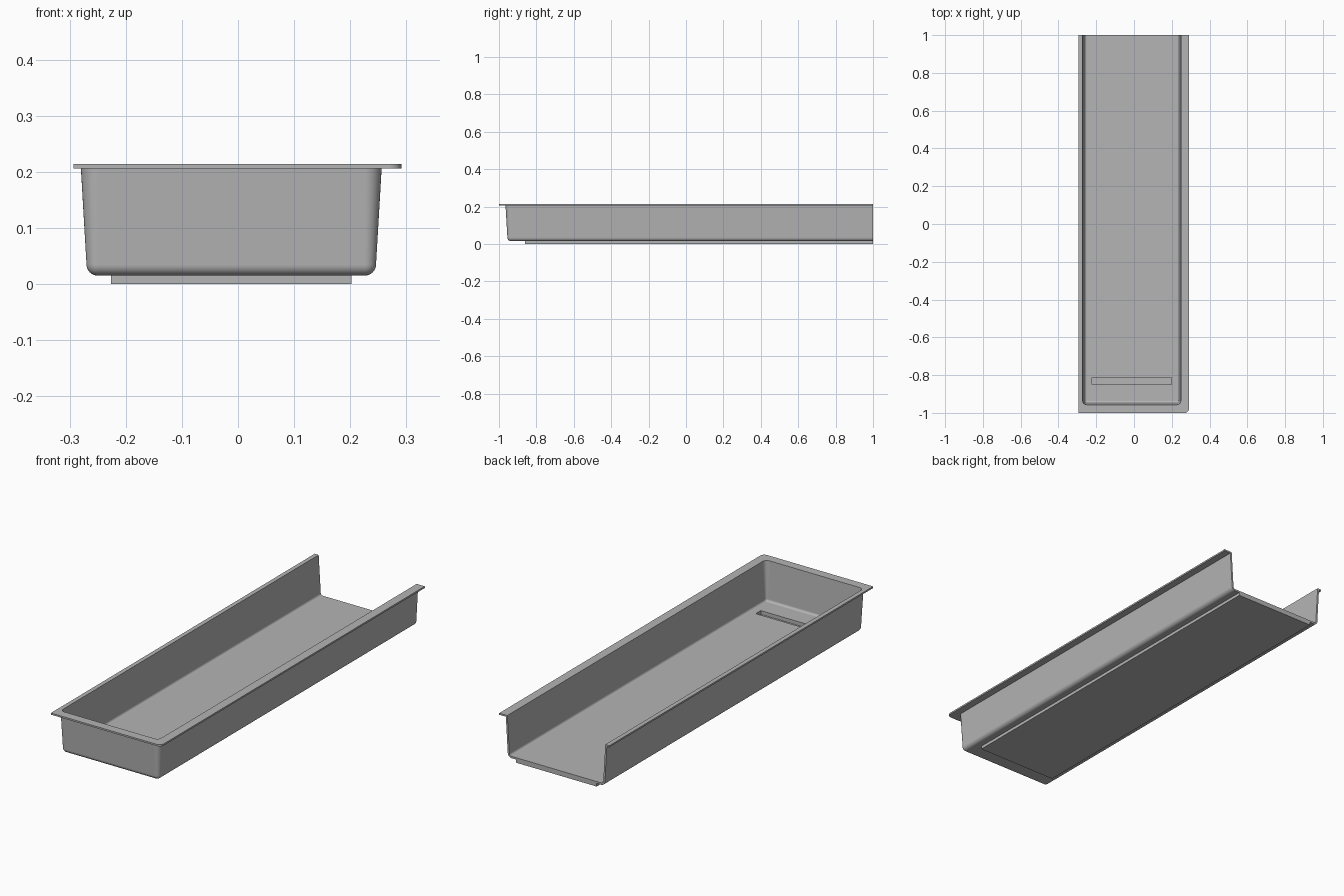
import bpy, bmesh
from math import sin, cos, pi

if "Cube" in bpy.data.objects:
    bpy.data.objects.remove(bpy.data.objects["Cube"])

grey = bpy.data.materials.new("mid grey")
grey.use_nodes = True
grey.diffuse_color = (0.46, 0.46, 0.46, 1)
grey.node_tree.nodes["Principled BSDF"].inputs["Base Color"].default_value = grey.diffuse_color

LEFT, RIGHT, FRONT, BACK = -0.28, 0.256, -0.965, 1.0
STEPS = 8


def make_object(name, bm):
    bmesh.ops.recalc_face_normals(bm, faces=bm.faces)
    mesh = bpy.data.meshes.new(name)
    bm.to_mesh(mesh)
    bm.free()
    mesh.materials.append(grey)
    ob = bpy.data.objects.new(name, mesh)
    bpy.context.collection.objects.link(ob)
    return ob


def box(name, x0, x1, y0, y1, z0, z1):
    bm = bmesh.new()
    bmesh.ops.create_cube(bm, size=1)
    for v in bm.verts:
        v.co = ((x0 + x1) / 2 + v.co.x * (x1 - x0),
                (y0 + y1) / 2 + v.co.y * (y1 - y0),
                (z0 + z1) / 2 + v.co.z * (z1 - z0))
    return make_object(name, bm)


def ring(bm, x0, x1, y0, z, r_left, r_right):
    """U-shaped loop in plan, open at the back, with rounded front corners."""
    pts = [(x1, BACK)]
    for cx, r, start in ((x1 - r_right, r_right, 0), (x0 + r_left, r_left, -pi / 2)):
        for i in range(STEPS + 1):
            a = start - pi / 2 * i / STEPS
            pts.append((cx + r * cos(a), y0 + r + r * sin(a)))
    pts.append((x0, BACK))
    return [bm.verts.new((x, y, z)) for x, y in pts]


def body_ring(bm, inset, z):
    r = max(0.03 - inset, 0.005)
    return ring(bm, LEFT + inset, RIGHT - inset, FRONT + inset, z, r, r)


def fillet(radius):
    """Inset and height along the rounded edge between wall and floor."""
    angles = [pi / 2 * i / STEPS for i in range(STEPS + 1)]
    return [(0.03 - radius * cos(a), 0.035 - radius * sin(a)) for a in angles]


# Tray: inside floor, wall, rim flange, outside wall, underside
bm = bmesh.new()
rings = [body_ring(bm, d, z) for d, z in reversed(fillet(0.011))]
rings.append(body_ring(bm, 0.008, 0.214))
for z in (0.214, 0.206):
    rings.append(ring(bm, -0.293, 0.291, -1.0, z, 0, 0.022))
rings.append(body_ring(bm, 0, 0.206))
rings += [body_ring(bm, d, z) for d, z in fillet(0.02)]
for a, b in zip(rings, rings[1:]):
    for i in range(len(a) - 1):
        bm.faces.new((a[i], a[i + 1], b[i + 1], b[i]))
bm.faces.new(rings[0])
bm.faces.new(rings[-1])
bm.faces.new([r[0] for r in rings] + [r[-1] for r in reversed(rings)])
bmesh.ops.remove_doubles(bm, verts=bm.verts, dist=1e-5)
tray = make_object("tray", bm)

# Plate under the floor, and the slot sunk through the floor into it
plate = box("base_plate", -0.226, 0.202, -0.86, BACK, 0, 0.0232)
cutter = box("slot_cutter", -0.222, 0.198, -0.85, -0.812, 0.006, 0.06)
cutter.hide_render = True

for ob in (tray, plate):
    mod = ob.modifiers.new("slot", "BOOLEAN")
    mod.operation = "DIFFERENCE"
    mod.solver = "EXACT"
    mod.object = cutter
    bpy.ops.object.select_all(action="DESELECT")
    ob.select_set(True)
    bpy.context.view_layer.objects.active = ob
    bpy.ops.object.modifier_apply(modifier="slot")
    bpy.ops.object.shade_smooth_by_angle(angle=pi / 6)
    ob.modifiers.new("even_shading", "WEIGHTED_NORMAL").keep_sharp = True

bpy.data.objects.remove(cutter)
